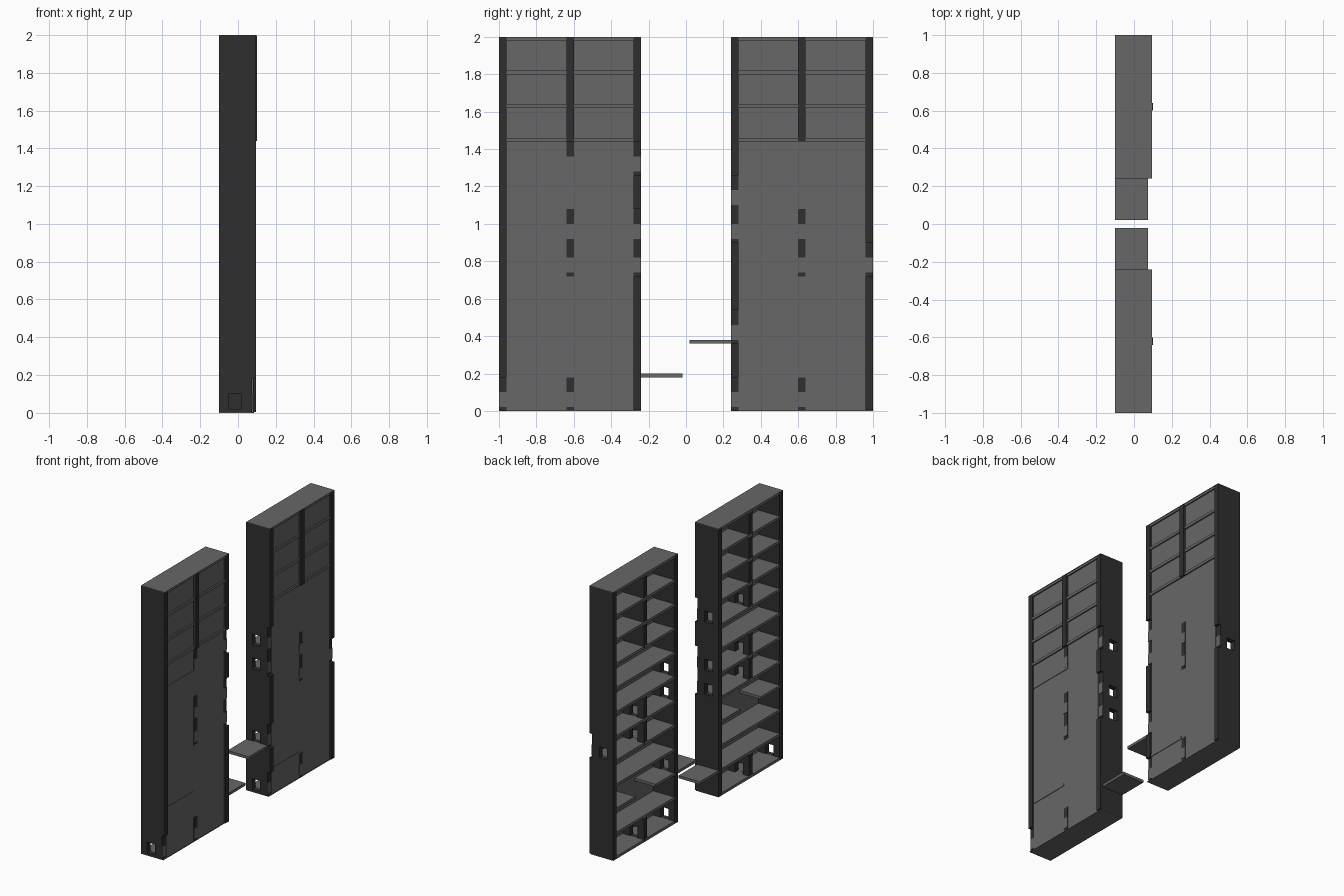
import bpy, bmesh
from mathutils import Matrix, Vector

if "Cube" in bpy.data.objects:
    bpy.data.objects.remove(bpy.data.objects["Cube"])


def material(name, v):
    m = bpy.data.materials.new(name)
    m.diffuse_color = (v, v, v, 1)
    m.use_nodes = True
    m.node_tree.nodes["Principled BSDF"].inputs["Base Color"].default_value = m.diffuse_color
    return m


LIGHT = material("mid_grey", 0.135)
DARK = material("charcoal", 0.028)
FRONT = -0.1          # open side of the cabinets
DEEP = 0.075          # plain shelf depth
STEP, T = 0.18, 0.02  # row height, board thickness


class Part:
    """Collects boxes given as (x0,x1, y0,y1, z0,z1) into one object."""
    def __init__(self, name, mat):
        self.name, self.mat, self.bm = name, mat, bmesh.new()

    def box(self, x0, x1, y0, y1, z0, z1):
        c = Vector(((x0 + x1) / 2, (y0 + y1) / 2, (z0 + z1) / 2))
        s = Matrix.Diagonal((x1 - x0, y1 - y0, z1 - z0, 1))
        bmesh.ops.create_cube(self.bm, size=1, matrix=Matrix.Translation(c) @ s)

    def done(self):
        me = bpy.data.meshes.new(self.name)
        self.bm.to_mesh(me)
        self.bm.free()
        me.materials.append(self.mat)
        bpy.context.collection.objects.link(bpy.data.objects.new(self.name, me))


def upright(dark, light, y0, rows, doors, door_back, plain_back):
    """Stack of wall segments, some pierced by a small doorway."""
    y1 = y0 + 0.04
    for r in rows:
        z = r * STEP
        top = 1.996 if r == 10 else z + STEP
        z0 = max(z, 0.004)
        if r in doors:
            dark.box(FRONT, door_back, y0, y1, z0, z + T)
            dark.box(FRONT, -0.05, y0, y1, z + T, z + 0.1)
            dark.box(0.015, door_back, y0, y1, z + T, z + 0.1)
            dark.box(FRONT, door_back, y0, y1, z + 0.1, top)
            light.box(door_back, door_back + 0.003, y0, y1, z + T, z + 0.1)
        else:
            dark.box(FRONT, plain_back, y0, y1, z0, top)


def cabinet(tag, y0, left, mid, right, split, poke, tab):
    walls = Part(tag + "_walls", DARK)
    dividers = Part(tag + "_dividers", DARK)
    plates = Part(tag + "_doorway_back_plates", LIGHT)
    ya, yb, yc, yd = y0 + 0.04, y0 + 0.36, y0 + 0.40, y0 + 0.72
    y1 = y0 + 0.76
    upright(walls, plates, y0, range(11), left, DEEP, 0.095)
    upright(walls, plates, yd, range(11), right, DEEP, 0.095)
    upright(dividers, plates, yb, list(mid) + [8, 9, 10], mid, 0.084, 0.1)

    # shelves, the upper ones showing through the back
    shelves = Part(tag + "_shelves", LIGHT)
    for i in range(12):
        z = i * STEP
        back = 0.092 if i >= 8 else DEEP
        if i == split:          # two short boards with a gap between
            shelves.box(FRONT, back, ya, ya + 0.22, z, z + T)
            shelves.box(FRONT, back, yd - 0.22, yd, z, z + T)
        else:
            shelves.box(FRONT, back, ya, yd, z, z + T)
    for i, a, b in poke:
        shelves.box(DEEP, 0.086, a, b, i * STEP, i * STEP + T)
    shelves.done()

    # back panel
    back = Part(tag + "_back_panel", LIGHT)
    back.box(DEEP, 0.082, ya, yd, 0.0, 1.98)
    back.done()

    # thin top and bottom sheets over the wall ends
    caps = Part(tag + "_top_and_bottom", LIGHT)
    caps.box(FRONT, 0.095, y0, y1, 1.996, 2.0)
    caps.box(FRONT, 0.085, y0, y1, 0.0, 0.004)
    caps.done()

    # outside step board
    step = Part(tag + "_step", LIGHT)
    i, a, b = tab
    step.box(FRONT, DEEP, a, b, i * STEP, i * STEP + T)
    step.done()
    for p in (walls, dividers, plates):
        p.done()


cabinet("front_cabinet", -1.0, (0,), (0, 4, 5, 7), (4, 5, 7), 3,
        [(7, -0.96, -0.60), (2, -0.96, -0.64)], (1, -0.24, -0.02))
cabinet("rear_cabinet", 0.24, (0, 2, 5, 6), (0, 4, 5), (4,), 2,
        [(1, 0.28, 0.60)], (2, 0.02, 0.24))
